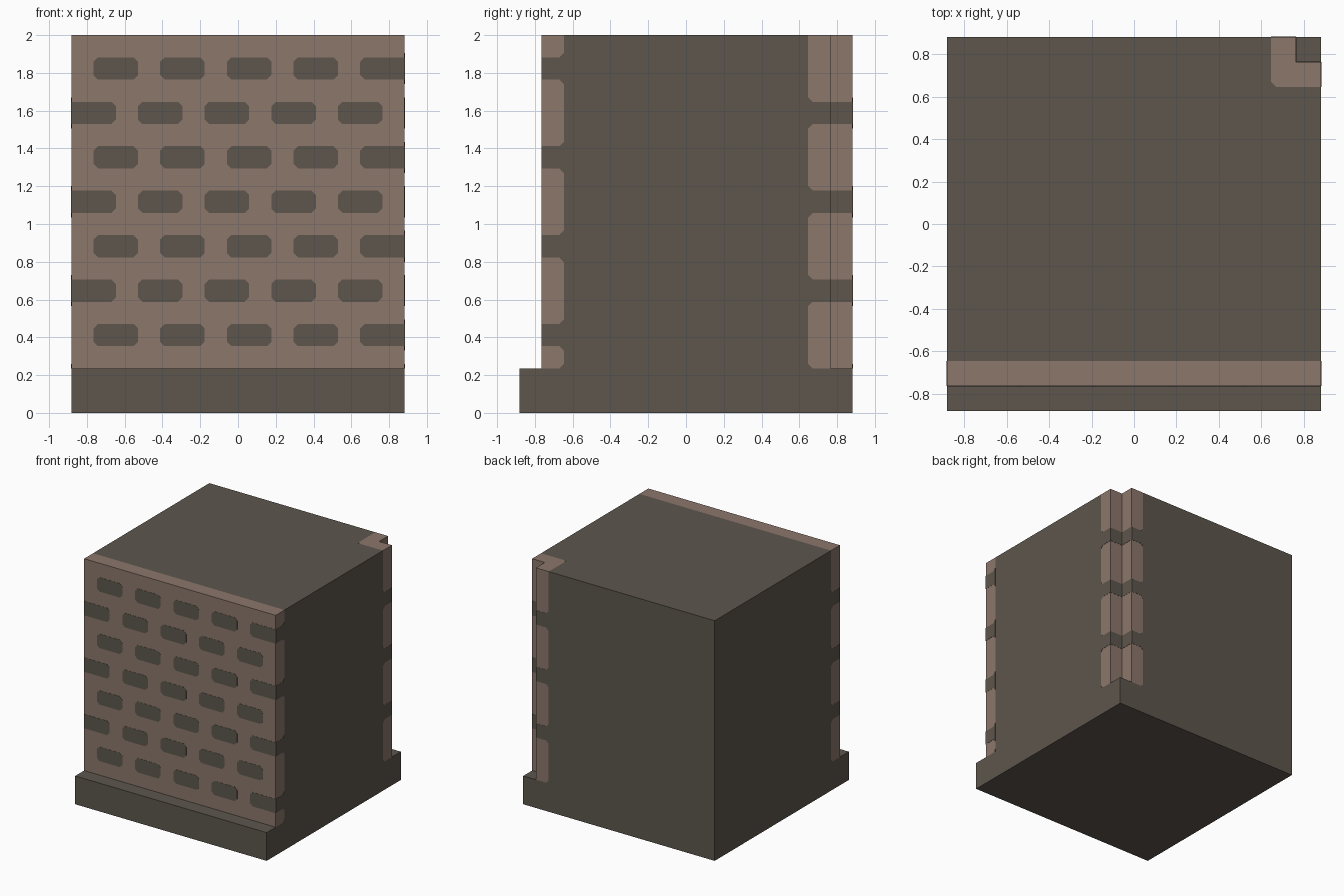
import bpy, bmesh
from mathutils import Vector

old = bpy.data.objects.get("Cube")
if old:
    bpy.data.objects.remove(old, do_unlink=True)

U = 2 / 17          # one modelling unit
E = 0.0015          # how far the stone plates stand proud
H = 7.5             # half width in units
BASE, TOP = 2, 17   # plinth height and total height in units
FLARE = 0.2         # corner chamfer in units


def material(name, rgb):
    m = bpy.data.materials.new(name)
    m.use_nodes = True
    col = (*rgb, 1)
    m.diffuse_color = col
    bsdf = m.node_tree.nodes["Principled BSDF"]
    bsdf.inputs["Base Color"].default_value = col
    bsdf.inputs["Roughness"].default_value = 0.9
    return m


STONE = material("dark stone", (0.109, 0.093, 0.074))
MORTAR = material("pale mortar", (0.262, 0.184, 0.147))


def finish(bm, name, mats):
    bmesh.ops.recalc_face_normals(bm, faces=bm.faces)
    mesh = bpy.data.meshes.new(name)
    bm.to_mesh(mesh)
    bm.free()
    for m in mats:
        mesh.materials.append(m)
    ob = bpy.data.objects.new(name, mesh)
    bpy.context.collection.objects.link(ob)
    return ob


# Body: plinth slab, scored along the strip lines, with the upper block raised
bm = bmesh.new()
bmesh.ops.create_cube(bm, size=1)
for v in bm.verts:
    v.co = Vector((v.co.x * 2 * H, v.co.y * 2 * H, (v.co.z + 0.5) * BASE))
for axis, cuts in ((0, (5.5, 6.5)), (1, (-6.5, -5.5, 5.5, 6.5))):
    for c in cuts:
        co, no = Vector(), Vector()
        co[axis], no[axis] = c, 1
        bmesh.ops.bisect_plane(bm, geom=bm.verts[:] + bm.edges[:] + bm.faces[:],
                               plane_co=co, plane_no=no)


def raised(c):
    return c.z > BASE - 0.01 and c.y > -6.5 and not (c.x > 6.5 and c.y > 6.5)


top = [f for f in bm.faces if raised(f.calc_center_median())]
ext = bmesh.ops.extrude_face_region(bm, geom=top)
for v in (g for g in ext["geom"] if isinstance(g, bmesh.types.BMVert)):
    v.co.z = TOP

# Mortar colour on the front strip and around the notched back corner
for f in bm.faces:
    c = f.calc_center_median()
    strip = c.y < -5.5 or (c.x > 5.5 and c.y > 5.5)
    f.material_index = int(c.z > BASE + 0.01 and strip)
bmesh.ops.dissolve_limit(bm, angle_limit=0.01, verts=bm.verts, edges=bm.edges,
                         delimit={'MATERIAL'})
bmesh.ops.scale(bm, vec=(U, U, U), verts=bm.verts)
finish(bm, "block_body", [STONE, MORTAR])


# Thin plates: 2D outline (a, b) placed on a plane facing along an axis
def plate(bm, axis, sign, level, pts):
    def place(a, b, off):
        d = level * U + sign * off
        a, b = a * U, b * U
        return {"x": (d, a, b), "y": (a, d, b), "z": (a, b, d)}[axis]
    lo = [bm.verts.new(place(a, b, -E)) for a, b in pts]
    hi = [bm.verts.new(place(a, b, E)) for a, b in pts]
    bm.faces.new(lo)
    bm.faces.new(hi)
    n = len(pts)
    for i in range(n):
        j = (i + 1) % n
        bm.faces.new((lo[i], lo[j], hi[j], hi[i]))


def brick(x0, x1, z):
    # Chamfered ends, except where the brick runs off the wall edge
    k = FLARE
    left = [(x0, z), (x0, z + 1)] if x0 <= -H else \
        [(x0 + k, z), (x0, z + k), (x0, z + 1 - k), (x0 + k, z + 1)]
    right = [(x1, z + 1), (x1, z)] if x1 >= H else \
        [(x1 - k, z + 1), (x1, z + 1 - k), (x1, z + k), (x1 - k, z)]
    return left + right


def joint(outer, inner, z):
    # Brick return that flares where it meets the plain stone
    k = FLARE
    s = k if outer > inner else -k
    return [(outer, z), (inner + s, z), (inner, z - k),
            (inner, z + 1 + k), (inner + s, z + 1), (outer, z + 1)]


def toe(outer, inner):
    s = FLARE if outer > inner else -FLARE
    return [(inner, BASE), (inner, BASE + FLARE), (inner + s, BASE)]


# Front wall bricks in staggered courses
front, returns = bmesh.new(), bmesh.new()
for row in range(7):
    z = 15 - 2 * row
    start = -6.5 if row % 2 == 0 else -7.5
    for i in range(5):
        x0 = start + 3 * i
        plate(front, "y", -1, -6.5, brick(x0, x0 + 2, z))
    if row % 2 == 0:
        plate(returns, "x", 1, H, joint(-6.5, -5.5, z))
    else:
        plate(returns, "x", -1, -H, joint(-6.5, -5.5, z))
        # Notched corner: outer faces, then the two faces inside the notch
        box = [(6.5, z), (7.5, z), (7.5, z + 1), (6.5, z + 1)]
        for axis in "xy":
            plate(returns, axis, 1, H, joint(6.5, 5.5, z))
            plate(returns, axis, 1, 6.5, box)

# Small chamfers at the foot of each strip and on the top corner
plate(returns, "x", 1, H, toe(-6.5, -5.5))
plate(returns, "x", -1, -H, toe(-6.5, -5.5))
for axis in "xy":
    plate(returns, axis, 1, H, toe(6.5, 5.5))
plate(returns, "z", 1, TOP, [(5.5, 5.5), (5.5 + FLARE, 5.5), (5.5, 5.5 + FLARE)])

finish(front, "front_bricks", [STONE])
finish(returns, "corner_bricks", [STONE])
